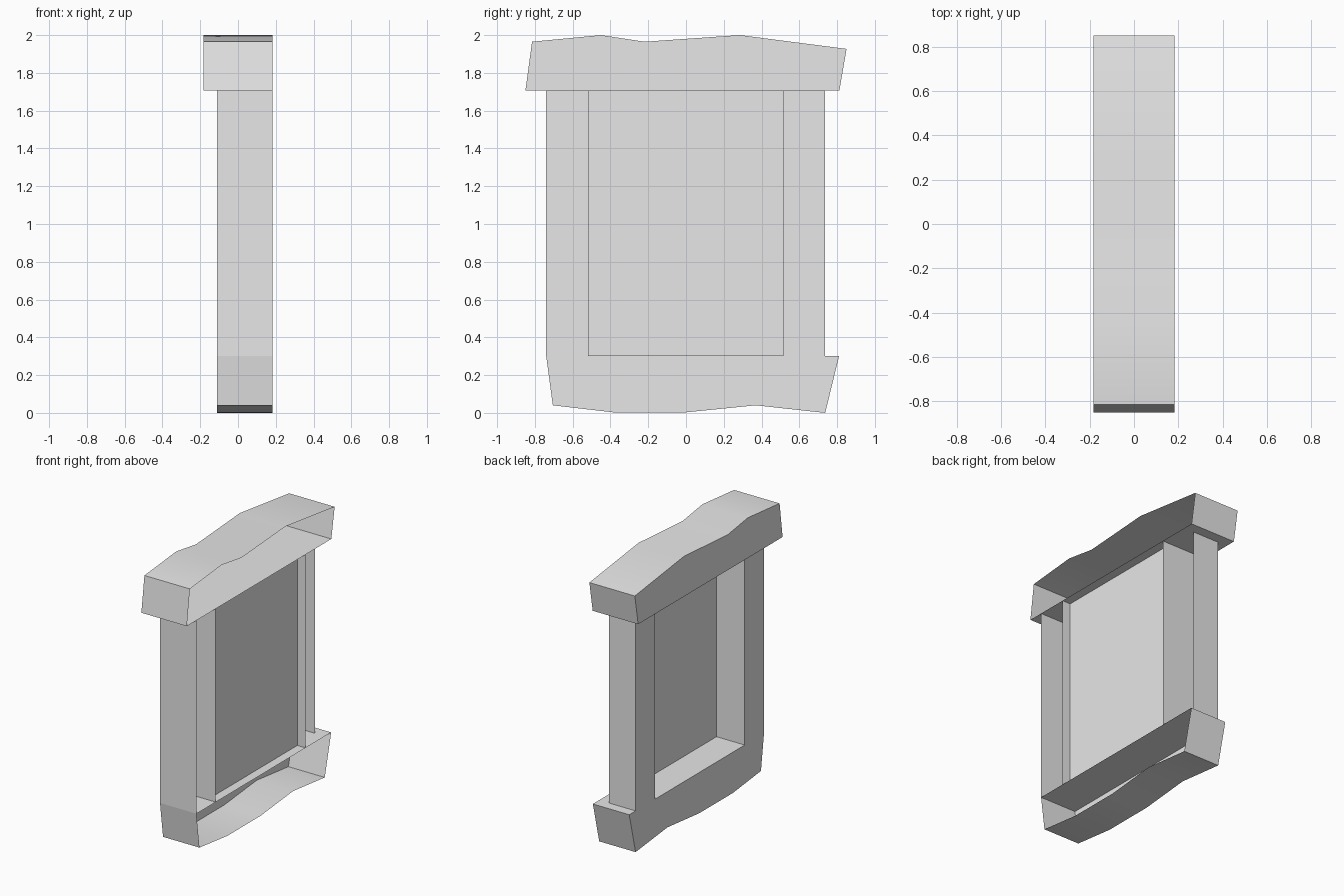
import bpy
import bmesh

cube = bpy.data.objects.get("Cube")
if cube:
    bpy.data.objects.remove(cube, do_unlink=True)

grey = bpy.data.materials.new("plain_grey")
grey.use_nodes = True
grey.diffuse_color = (0.8, 0.8, 0.8, 1)
grey.node_tree.nodes["Principled BSDF"].inputs["Base Color"].default_value = (0.8, 0.8, 0.8, 1)

OPEN_X = 0.183     # open side of the shells
FRAME_X = -0.11    # closed face of posts and base
CAP_X = -0.183     # closed face of the overhanging cap
PANEL_X = 0.117
LINTEL_Z, SILL_Z = 1.707, 0.3


def shell(name, profile, x, depths):
    """Wall at x from a (y, z) outline, plus one side per edge reaching to its depth (None = no side)."""
    bm = bmesh.new()
    wall = [bm.verts.new((x, y, z)) for y, z in profile]
    bm.faces.new(wall[::-1])
    for i, depth in enumerate(depths):
        if depth is None:
            continue
        a, b = wall[i], wall[(i + 1) % len(wall)]
        bm.faces.new((a, b, bm.verts.new((depth, b.co.y, b.co.z)),
                      bm.verts.new((depth, a.co.y, a.co.z))))
    bmesh.ops.remove_doubles(bm, verts=bm.verts[:], dist=0.0001)
    mesh = bpy.data.meshes.new(name)
    bm.to_mesh(mesh)
    bm.free()
    mesh.materials.append(grey)
    obj = bpy.data.objects.new(name, mesh)
    bpy.context.collection.objects.link(obj)
    bpy.ops.object.select_all(action='DESELECT')
    obj.select_set(True)
    bpy.context.view_layer.objects.active = obj
    bpy.ops.object.shade_smooth_by_angle()
    return obj


def rect(y0, y1):
    return [(y0, SILL_Z), (y1, SILL_Z), (y1, LINTEL_Z), (y0, LINTEL_Z)]


# Overhanging wavy cap, open at the rear
cap = [(-0.85, LINTEL_Z), (0.812, LINTEL_Z), (0.85, 1.927), (0.285, 2.0),
       (-0.22, 1.965), (-0.45, 2.0), (-0.815, 1.965)]
shell("top_cap", cap, CAP_X, [OPEN_X] * len(cap))

# Wavy base with its flat sill
base = [(-0.74, SILL_Z), (-0.705, 0.04), (-0.385, 0.003), (0.0, 0.003),
        (0.37, 0.04), (0.737, 0.0), (0.81, SILL_Z)]
shell("base_sill", base, FRAME_X, [OPEN_X] * len(base))

# Hollow posts, the rear one with a shallower outer side
shell("front_post", rect(-0.74, -0.518), FRAME_X, [None, OPEN_X, None, OPEN_X])
shell("rear_post", rect(0.515, 0.737), FRAME_X, [None, 0.105, None, OPEN_X])

# Recessed pane
shell("pane", rect(-0.518, 0.515), PANEL_X, [])
